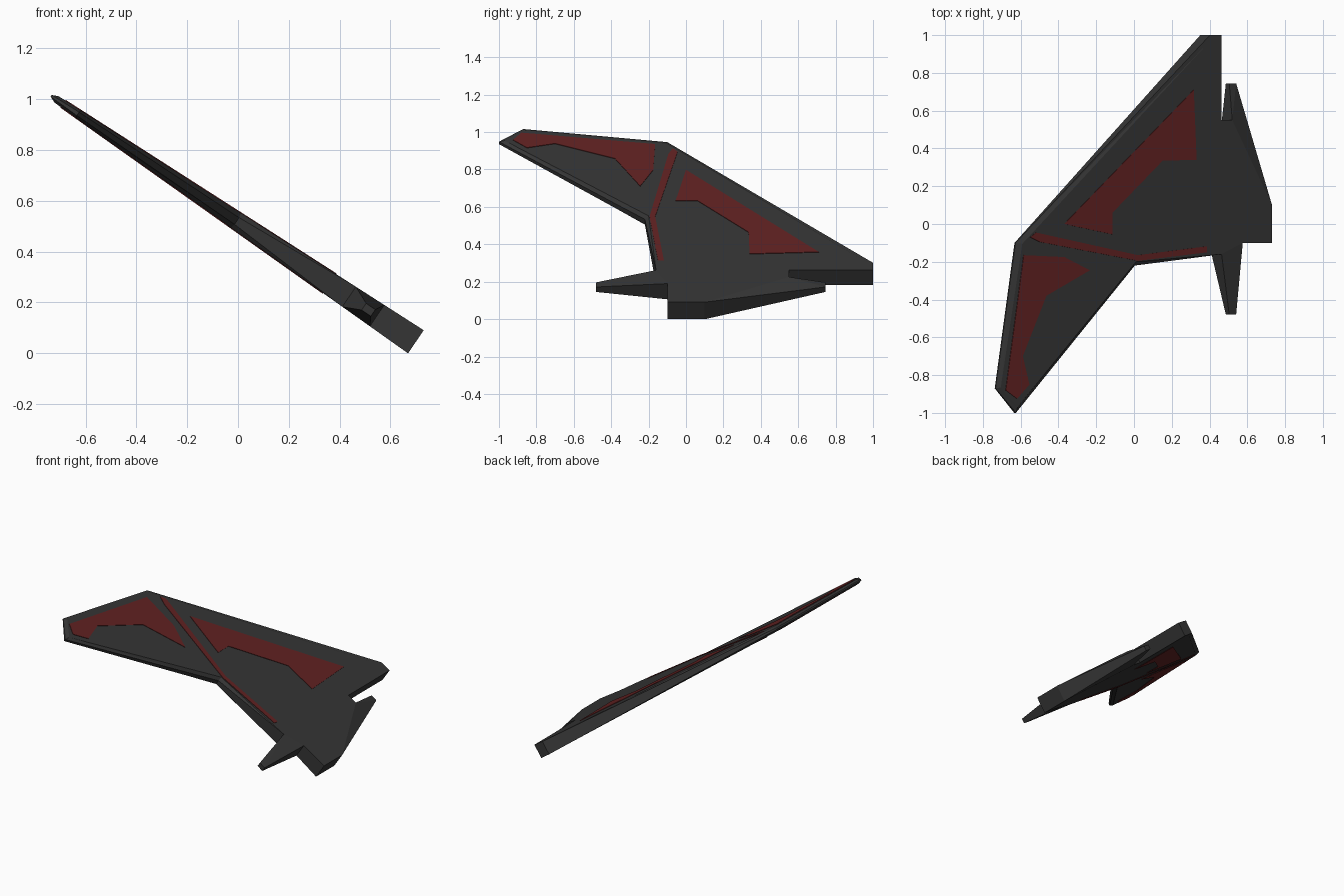
import bpy, bmesh, math

if "Cube" in bpy.data.objects:
    bpy.data.objects.remove(bpy.data.objects["Cube"])

TILT = math.radians(34)
C, S = math.cos(TILT), math.sin(TILT)


def place(s, y, h):
    """s runs up the tilted span, h is height off the mid plane."""
    return (0.70 - C * s + S * h, y, 0.045 + S * s + C * h)


def half(s):
    """Half thickness of the tapering wing."""
    return 0.055 - 0.0235 * s


def material(name, rgb):
    m = bpy.data.materials.new(name)
    m.diffuse_color = (*rgb, 1)
    m.use_nodes = True
    m.node_tree.nodes["Principled BSDF"].inputs["Base Color"].default_value = m.diffuse_color
    return m


GREY = material("charcoal", (0.036, 0.036, 0.036))
RED = material("dark red", (0.122, 0.016, 0.016))


def finish(name, bm, mat):
    bmesh.ops.recalc_face_normals(bm, faces=bm.faces)
    bmesh.ops.triangulate(bm, faces=[f for f in bm.faces if len(f.verts) > 3])
    me = bpy.data.meshes.new(name)
    bm.to_mesh(me)
    bm.free()
    me.materials.append(mat)
    ob = bpy.data.objects.new(name, me)
    bpy.context.collection.objects.link(ob)


def slab(name, pts, faces, outline):
    """Upper faces mirrored through the mid plane, with walls round the outline."""
    bm = bmesh.new()
    up = [bm.verts.new(place(s, y, half(s) if h is None else h)) for s, y, h in pts]
    dn = [bm.verts.new(place(s, y, -(half(s) if h is None else h))) for s, y, h in pts]
    for f in faces:
        bm.faces.new([up[i] for i in f])
        bm.faces.new([dn[i] for i in reversed(f)])
    for a, b in zip(outline, outline[1:] + outline[:1]):
        bm.faces.new((up[a], dn[a], dn[b], up[b]))
    finish(name, bm, GREY)


# Main wing: outer rim (0-6) and raised inner corners (7-11)
wing = [(0.317, 1.0, None), (0.39, 1.0, None), (1.604, -0.10, 0.005),
        (1.731, -0.87, 0.004), (1.604, -1.0, 0.008), (0.85, -0.22, 0.016),
        (0.317, -0.16, None),
        (0.40, 0.96, None), (1.57, -0.105, None), (1.705, -0.865, None),
        (1.60, -0.97, None), (0.855, -0.20, None)]
slab("wing", wing,
     [(0, 7, 8, 11, 6), (8, 9, 10, 11), (0, 1, 7), (1, 2, 8, 7), (2, 3, 9, 8),
      (3, 4, 10, 9), (4, 5, 11, 10), (5, 6, 11)],
     [0, 1, 2, 3, 4, 5, 6])

# Lower pod with its front and rear prongs
pod = [(0, -0.10, None), (0, 0.10, None), (0.203, 0.745, 0.016), (0.247, 0.745, 0.016),
       (0.25, 0.55, None), (0.317, 0.55, None), (0.317, -0.16, None),
       (0.247, -0.48, 0.016), (0.203, -0.48, 0.016), (0.184, -0.10, None)]
slab("wing_root_pod", pod,
     [(0, 1, 4, 5, 6, 9), (1, 2, 3, 4), (6, 7, 8, 9)],
     list(range(10)))

# Painted panels, given as seen from above, laid on both faces of the wing
panels = {
    "front_panel": [(.315, .71), (.33, .34), (.15, .335), (-.115, .06),
                    (-.115, -.055), (-.37, 0)],
    "rear_panel": [(-.585, -.165), (-.37, -.175), (-.235, -.245), (-.465, -.38),
                   (-.59, -.70), (-.555, -.85), (-.62, -.925), (-.68, -.88)],
    "dividing_stripe": [(-.52, -.045), (-.55, -.07), (-.5, -.095), (.02, -.195),
                        (.385, -.15), (.385, -.118), (.02, -.165)],
}
for name, poly in panels.items():
    for side, label in ((1, "upper"), (-1, "lower")):
        bm = bmesh.new()
        sy = [((0.7307 - x) / 0.8421, y) for x, y in poly]
        top = [bm.verts.new(place(s, y, side * (half(s) + 0.003))) for s, y in sy]
        low = [bm.verts.new(place(s, y, side * (half(s) - 0.002))) for s, y in sy]
        bm.faces.new(top)
        bm.faces.new(low[::-1])
        n = len(poly)
        for i in range(n):
            j = (i + 1) % n
            bm.faces.new((top[i], low[i], low[j], top[j]))
        finish(f"{name}_{label}", bm, RED)
